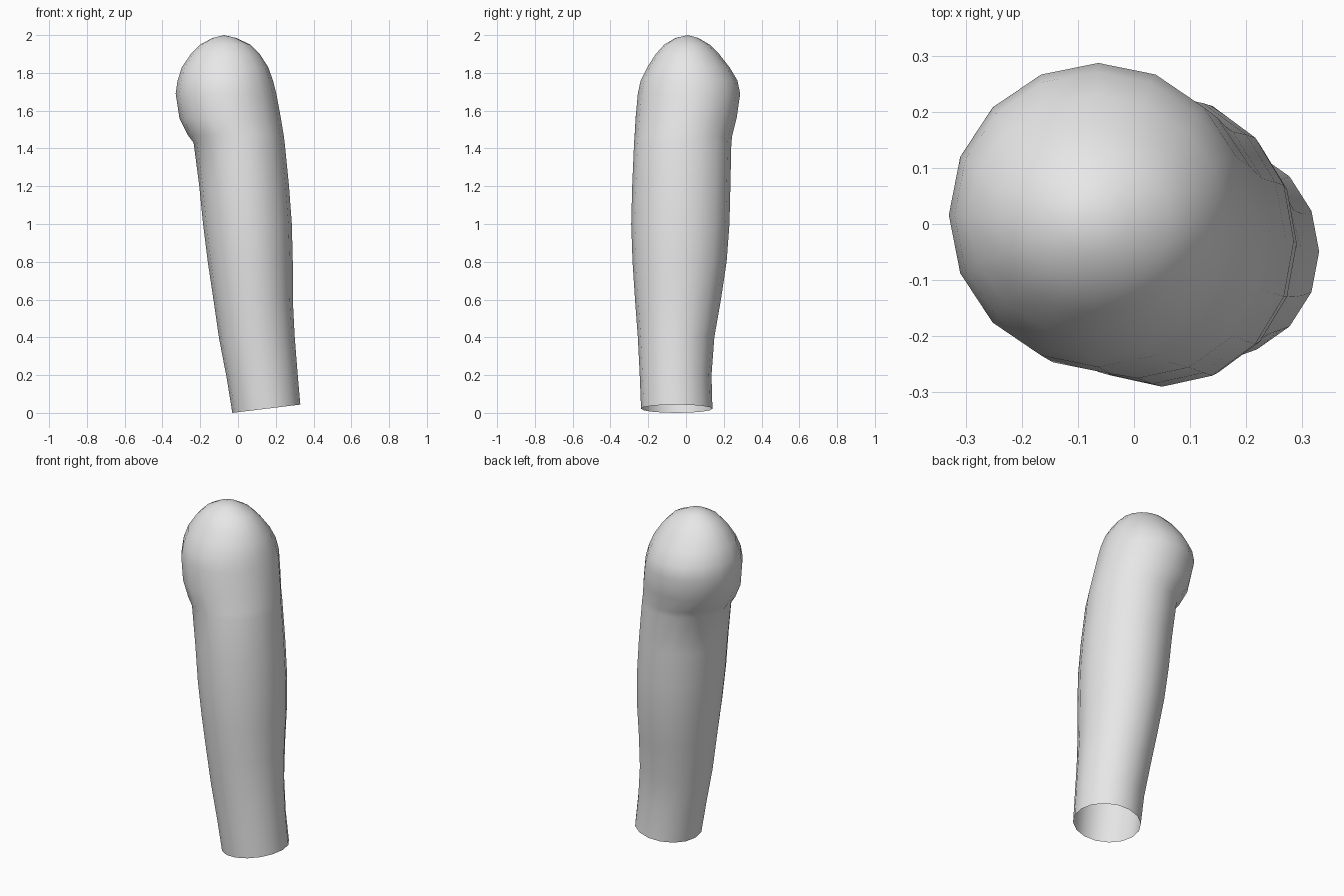
import bpy, bmesh, math

cube = bpy.data.objects.get("Cube")
if cube:
    bpy.data.objects.remove(cube, do_unlink=True)

SIDES = 16

# Cross-sections of the limb: height, x min, x max, y min, y max
RINGS = [
    (0.022, -0.03, 0.33, -0.238, 0.14),
    (0.20, -0.06, 0.315, -0.245, 0.135),
    (0.40, -0.10, 0.30, -0.255, 0.15),
    (0.60, -0.13, 0.29, -0.27, 0.185),
    (0.80, -0.16, 0.29, -0.283, 0.215),
    (1.00, -0.185, 0.285, -0.29, 0.23),
    (1.20, -0.205, 0.27, -0.285, 0.235),
    (1.43, -0.235, 0.247, -0.275, 0.24),
    # rounded shoulder swelling out to the outer side and back
    (1.47, -0.265, 0.242, -0.272, 0.245),
    (1.56, -0.31, 0.227, -0.267, 0.268),
    (1.69, -0.33, 0.203, -0.255, 0.287),
    (1.76, -0.32, 0.185, -0.24, 0.272),
    (1.83, -0.297, 0.16, -0.205, 0.23),
    (1.90, -0.25, 0.115, -0.16, 0.175),
    (1.95, -0.20, 0.065, -0.115, 0.125),
    (1.985, -0.135, -0.01, -0.055, 0.065),
]
TOP = (-0.075, 0.01, 2.0)


def make_limb():
    bm = bmesh.new()
    loops = []
    for z, x0, x1, y0, y1 in RINGS:
        cx, cy = (x0 + x1) / 2, (y0 + y1) / 2
        rx, ry = (x1 - x0) / 2, (y1 - y0) / 2
        tilt = 0.022 * max(0.0, 1 - z / 0.6)    # slanted open lower end
        if z < 0.1:
            tilt = 0.022
        loop = []
        for i in range(SIDES):
            a = 2 * math.pi * i / SIDES
            c, s = math.cos(a), math.sin(a)
            loop.append(bm.verts.new((cx + rx * c, cy + ry * s, z + tilt * c)))
        loops.append(loop)
    for low, high in zip(loops, loops[1:]):
        for i in range(SIDES):
            j = (i + 1) % SIDES
            bm.faces.new((low[i], low[j], high[j], high[i]))
    # closed rounded top, open bottom
    pole = bm.verts.new(TOP)
    for i in range(SIDES):
        bm.faces.new((loops[-1][i], loops[-1][(i + 1) % SIDES], pole))
    mesh = bpy.data.meshes.new("upper_limb")
    bm.to_mesh(mesh)
    bm.free()
    obj = bpy.data.objects.new("upper_limb", mesh)
    bpy.context.collection.objects.link(obj)
    return obj


# Plain light grey surface
grey = bpy.data.materials.new("light_grey")
grey.use_nodes = True
colour = (0.8, 0.8, 0.8, 1.0)
grey.diffuse_color = colour
grey.node_tree.nodes["Principled BSDF"].inputs["Base Color"].default_value = colour

limb = make_limb()
limb.data.materials.append(grey)
bpy.ops.object.select_all(action='DESELECT')
bpy.context.view_layer.objects.active = limb
limb.select_set(True)
bpy.ops.object.shade_smooth_by_angle(angle=math.radians(40))
